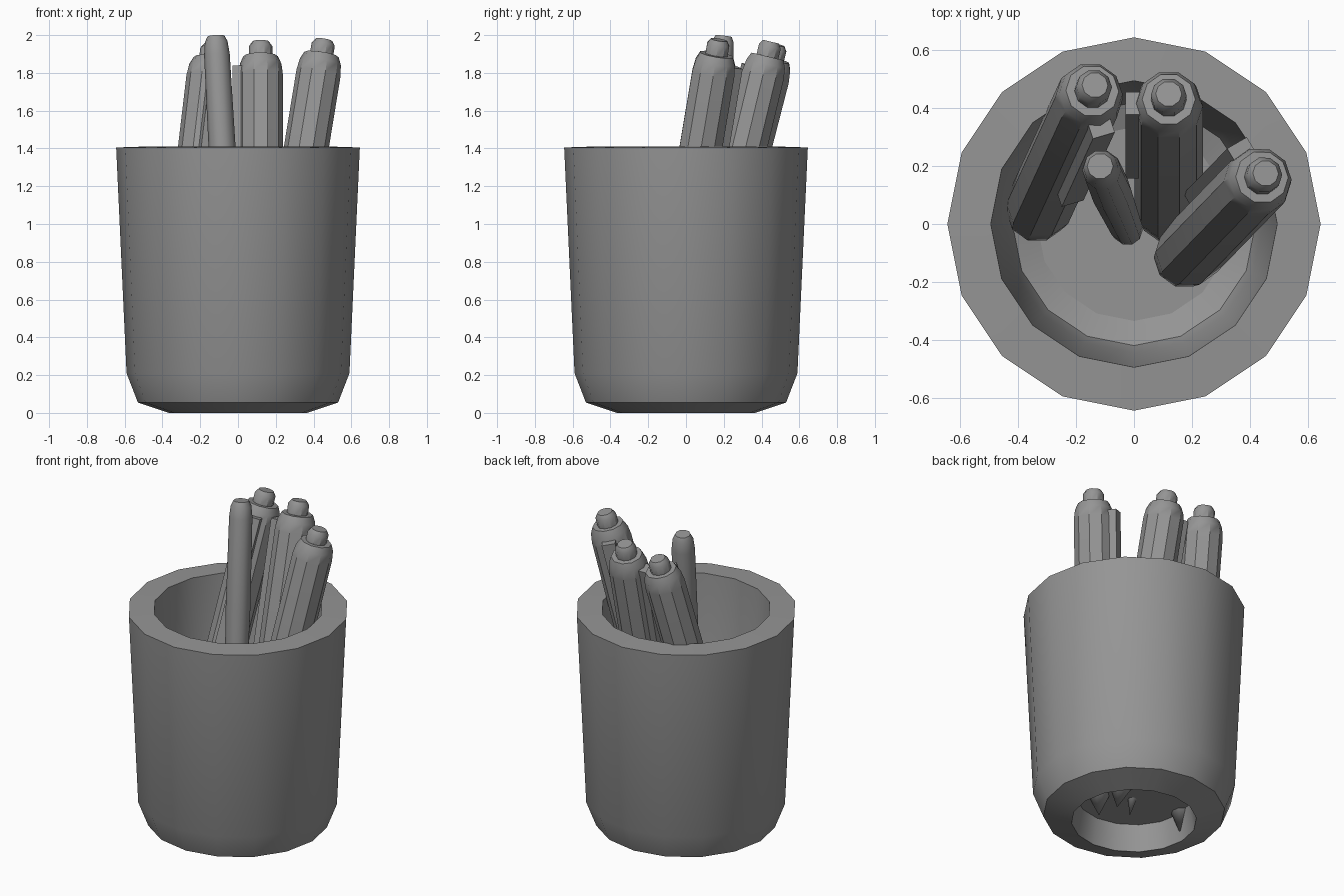
import bpy, bmesh, math
from mathutils import Vector, Matrix

old = bpy.data.objects.get("Cube")
if old:
    bpy.data.objects.remove(old, do_unlink=True)

GREY = (0.3, 0.3, 0.3, 1)
grey = bpy.data.materials.new("plain grey")
grey.use_nodes = True
grey.diffuse_color = GREY
grey.node_tree.nodes["Principled BSDF"].inputs["Base Color"].default_value = GREY


def finish(name, bm, matrix=Matrix(), angle=35):
    bmesh.ops.recalc_face_normals(bm, faces=bm.faces)
    mesh = bpy.data.meshes.new(name)
    bm.to_mesh(mesh)
    bm.free()
    mesh.materials.append(grey)
    obj = bpy.data.objects.new(name, mesh)
    obj.matrix_world = matrix
    bpy.context.collection.objects.link(obj)
    bpy.ops.object.select_all(action="DESELECT")
    bpy.context.view_layer.objects.active = obj
    obj.select_set(True)
    bpy.ops.object.shade_smooth_by_angle(angle=math.radians(angle))
    return obj


def lathe(name, profile, sides, matrix=Matrix(), angle=35):
    """Turn a (radius, height) profile around z."""
    bm = bmesh.new()
    verts = [bm.verts.new((r, 0, z)) for r, z in profile]
    edges = [bm.edges.new(pair) for pair in zip(verts, verts[1:])]
    bmesh.ops.spin(bm, geom=verts + edges, cent=(0, 0, 0), axis=(0, 0, 1),
                   angle=math.tau, steps=sides, use_merge=True)
    bmesh.ops.remove_doubles(bm, verts=bm.verts, dist=0.0005)
    return finish(name, bm, matrix, angle)


def along(tip, top):
    """Frame with z running from tip to top, plus the length."""
    axis = top - tip
    return Matrix.Translation(tip) @ Vector((0, 0, 1)).rotation_difference(axis).to_matrix().to_4x4(), axis.length


# Cup: thick wall with a raised floor and a recess underneath
lathe("cup", [(0, 0.165), (0.335, 0.165), (0.42, 0.2), (0.445, 0.28),
              (0.495, 1.41), (0.645, 1.405), (0.59, 0.21), (0.53, 0.055),
              (0.365, 0), (0.335, 0.165)], 16)


# Markers: cone tip, barrel, shoulder, end button and side clip
def marker(name, tip, top, clip_dir):
    frame, length = along(Vector(tip), Vector(top))
    lathe(name, [(0, 0), (0.105, 0.2), (0.118, 0.32), (0.118, length - 0.18),
                 (0.11, length - 0.12), (0.092, length - 0.08),
                 (0.062, length - 0.08), (0.062, length - 0.025),
                 (0.045, length), (0, length)], 10, frame)
    bm = bmesh.new()
    bmesh.ops.create_cube(bm, size=1)
    bmesh.ops.scale(bm, vec=(0.05, 0.08, 0.95), verts=bm.verts)
    bmesh.ops.translate(bm, vec=(0.125, 0, length - 0.14 - 0.475), verts=bm.verts)
    turn = Matrix.Rotation(math.atan2(clip_dir[1], clip_dir[0]), 4, "Z")
    finish(name + "_clip", bm, frame @ turn)


marker("left_marker", (0.14, -0.15, 0.05), (0.455, 0.175, 1.975), (-0.5, 0.85))
marker("middle_marker", (0.12, -0.01, 0.05), (0.12, 0.45, 1.965), (-1, 0))
marker("right_marker", (-0.36, -0.01, 0.05), (-0.135, 0.48, 1.95), (0.3, -0.95))

# Slim pen with a rounded end
frame, length = along(Vector((-0.01, -0.05, 0.06)), Vector((-0.117, 0.2, 1.995)))
lathe("slim_pen", [(0, 0), (0.052, 0.22), (0.058, 0.35), (0.072, 1.3),
                   (0.068, length - 0.1), (0.06, length - 0.03),
                   (0.045, length), (0, length)], 10, frame, 60)
